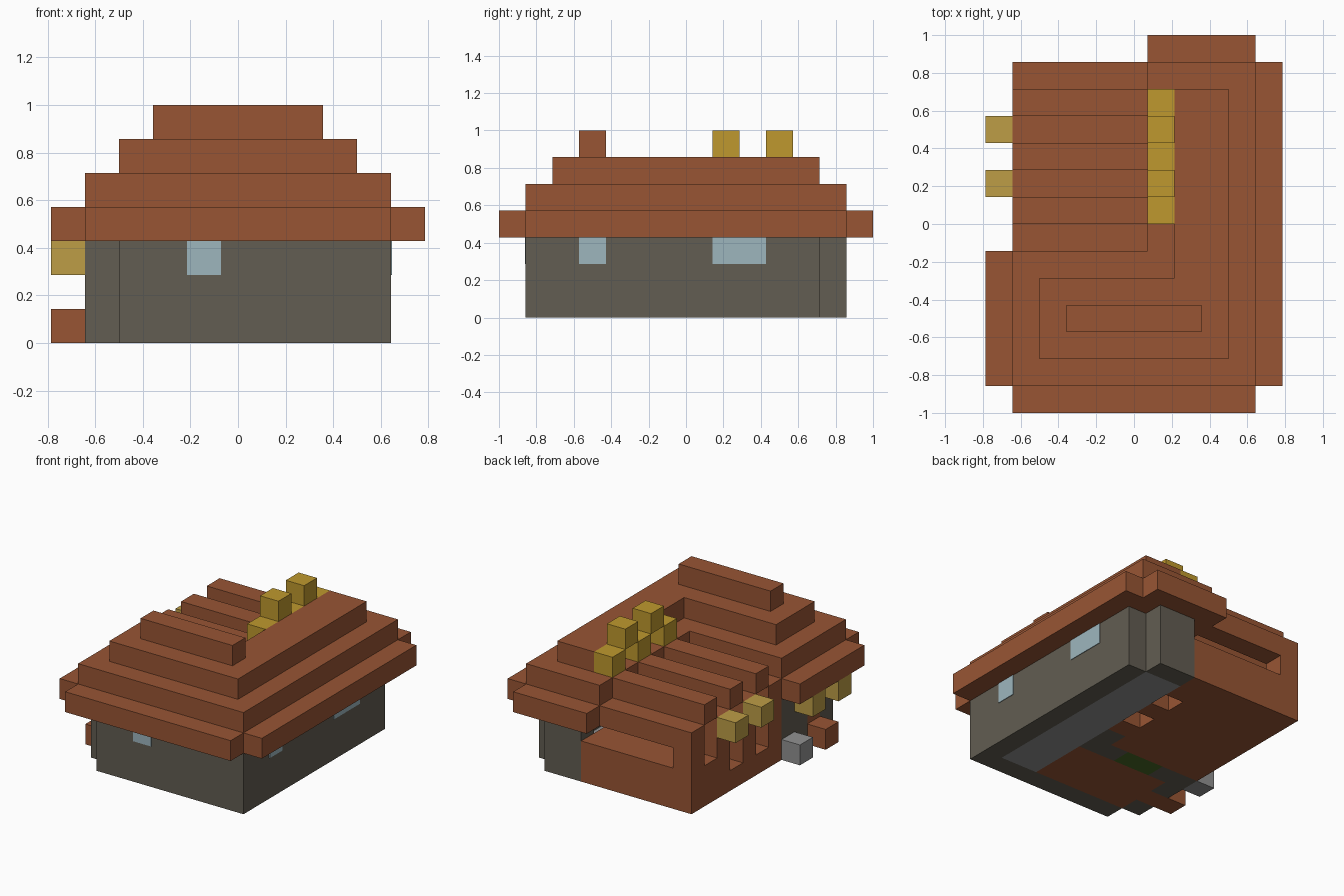
import bpy, bmesh
from mathutils import Matrix, Vector

cube = bpy.data.objects.get("Cube")
if cube:
    bpy.data.objects.remove(cube)

U = 1 / 7                                # block size
ORIGIN = Vector((-5.5 * U, -1.0, 0.0))   # corner of the block grid


def material(name, r, g, b):
    """Flat material from display values 0-255."""
    lin = [((c / 255 + 0.055) / 1.055) ** 2.4 for c in (r, g, b)] + [1]
    m = bpy.data.materials.new(name)
    m.use_nodes = True
    m.diffuse_color = lin
    bsdf = m.node_tree.nodes["Principled BSDF"]
    bsdf.inputs["Base Color"].default_value = lin
    bsdf.inputs["Roughness"].default_value = 0.9
    return m


WOOD = material("brown wood", 152, 85, 52)
STONE = material("dark stone", 98, 93, 82)
SLATE = material("grey slate", 145, 145, 145)
GOLD = material("gold", 191, 153, 46)
LAMP = material("lamp yellow", 189, 157, 70)
GLASS = material("pale glass", 157, 182, 190)
GREEN = material("dark green", 72, 104, 38)


def blocks(name, mat, *boxes):
    """One object from boxes given as x, y, z spans in grid cells."""
    bm = bmesh.new()
    for xs, ys, zs in boxes:
        lo = Vector((xs[0], ys[0], zs[0])) * U
        hi = Vector((xs[1], ys[1], zs[1])) * U
        place = Matrix.Translation(ORIGIN + (lo + hi) / 2)
        bmesh.ops.create_cube(bm, size=1, matrix=place @ Matrix.Diagonal((hi - lo).to_4d()))
    mesh = bpy.data.meshes.new(name)
    bm.to_mesh(mesh)
    bm.free()
    mesh.materials.append(mat)
    ob = bpy.data.objects.new(name, mesh)
    bpy.context.collection.objects.link(ob)
    return ob


def cell(x, y, z):
    return (x, x + 1), (y, y + 1), (z, z + 1)


# Stone walls, with stepped corners
WALL = (0, 3)
blocks("front_wall", STONE, ((2, 10), (1, 2), WALL))
blocks("left_wall", STONE, ((9, 10), (2, 12), WALL))
blocks("back_wall", STONE, ((7, 9), (12, 13), WALL))
blocks("right_wall", STONE, ((1, 2), (2, 3), WALL), ((1, 2), (4, 6), WALL),
       ((1, 2), (3, 4), (2, 3)))
blocks("inner_wall", STONE, ((5, 7), (5, 6), WALL), ((6, 7), (6, 7), WALL),
       ((2, 3), (5, 6), WALL))

# Door, doorstep and stone block beside it
blocks("door", WOOD, ((1, 2), (3, 4), (0, 2)))
blocks("doorstep", WOOD, cell(0, 3, 0))
blocks("stone_block", SLATE, cell(0, 5, 0))

# Floors
FLOOR = (0, 0.5)
blocks("slate_floor", SLATE, ((7, 9), (2, 12), FLOOR))
blocks("wood_floor", WOOD, ((2, 7), (2, 5), FLOOR))
blocks("green_rug", GREEN, ((3, 5), (5, 6), FLOOR))

# Windows as thin plates on the walls
T = 0.03
PANE = (2, 3)
blocks("front_window", GLASS, ((4, 5), (1 - T, 1), PANE))
blocks("left_windows", GLASS, ((10, 10 + T), (3, 4), PANE), ((10, 10 + T), (8, 10), PANE))

# Wooden rear wing: back wall with a slot, then alternating posts and gaps
blocks("wing_back_wall", WOOD, ((1, 7), (12, 13), (0, 2)), ((1, 2), (12, 13), (2, 4)),
       ((2, 6), (12, 13), (3, 4)))
blocks("wing_low_rows", WOOD, ((1, 7), (11, 12), (0, 2)), ((1, 7), (9, 10), (0, 1)),
       ((1, 7), (7, 8), (0, 1)))
blocks("wing_partitions", WOOD, *[((1, 6), (y, y + 1), (0, 4)) for y in (6, 8, 10)])
blocks("wing_logs", WOOD, *[((1, 6), (y, y + 1), (4, 5)) for y in (7, 9, 11)])

# Stepped roof
blocks("roof_eaves", WOOD, ((1, 10), (0, 1), (3, 4)), ((10, 11), (1, 13), (3, 4)),
       ((0, 1), (1, 6), (3, 4)), ((6, 10), (13, 14), (3, 4)))
blocks("roof_base", WOOD, ((1, 10), (1, 6), (3, 4)), ((6, 10), (6, 13), (3, 4)))
blocks("roof_lower_step", WOOD, ((1, 10), (1, 6), (4, 5)), ((6, 10), (6, 13), (4, 5)))
blocks("roof_upper_step", WOOD, ((2, 9), (2, 5), (5, 6)), ((7, 9), (5, 12), (5, 6)))
blocks("roof_ridge", WOOD, ((3, 8), (3, 4), (6, 7)))

# Gold zigzag crest and lamps
blocks("gold_crest", GOLD, *[cell(6, y, 5 + (y + 1) % 2) for y in range(7, 12)])
blocks("door_lamps", LAMP, *[cell(0, y, 2) for y in (2, 4)])
blocks("wing_lamps", LAMP, *[cell(0, y, 3) for y in (8, 10)])
